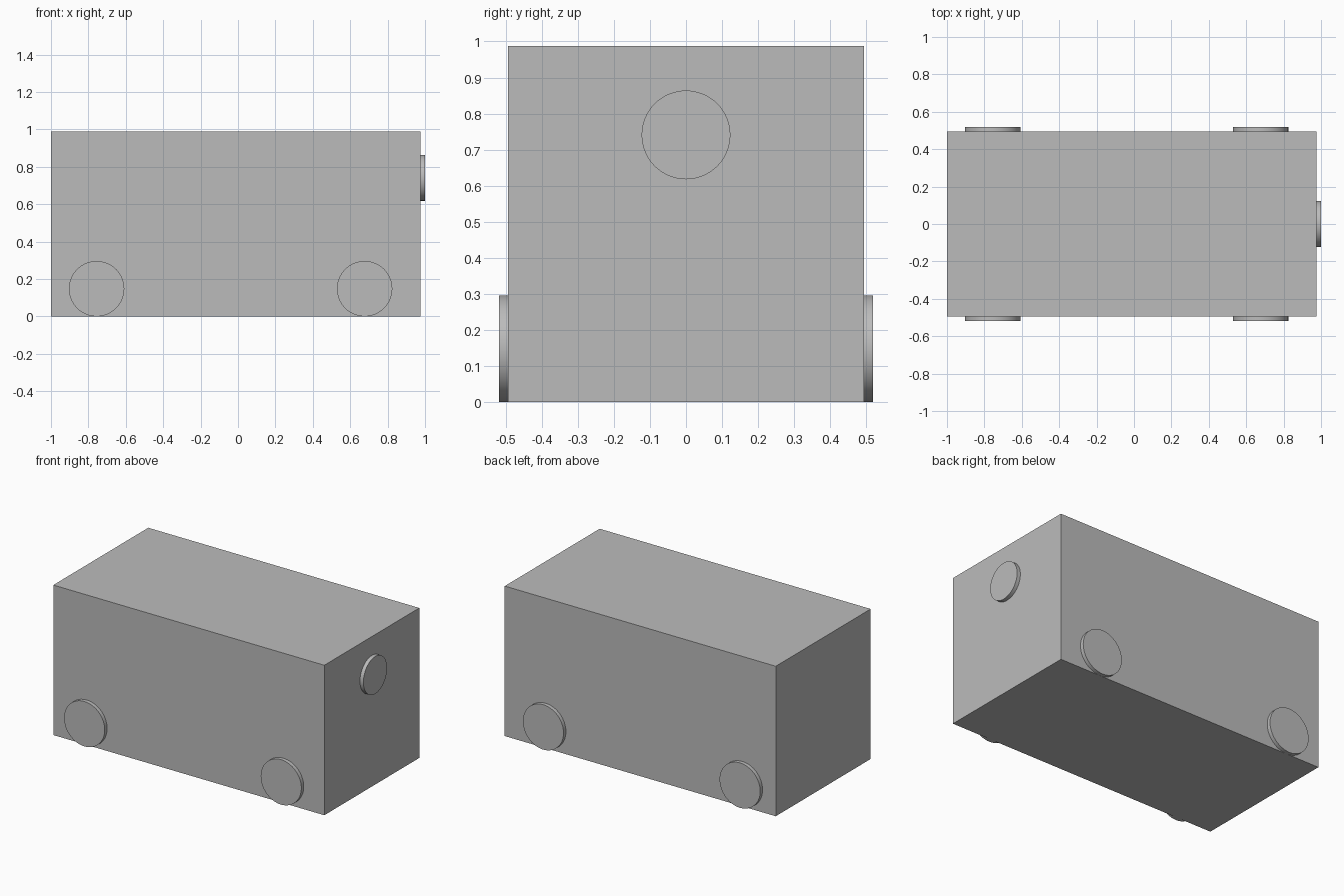
import bpy
from math import pi, radians

cube = bpy.data.objects.get("Cube")
if cube:
    bpy.data.objects.remove(cube, do_unlink=True)

grey = bpy.data.materials.new("plain_grey")
grey.use_nodes = True
colour = (0.5, 0.5, 0.5, 1)
grey.diffuse_color = colour
grey.node_tree.nodes["Principled BSDF"].inputs["Base Color"].default_value = colour


def finish(name):
    obj = bpy.context.object
    obj.name = name
    obj.data.materials.append(grey)
    return obj


def disc(name, radius, depth, location, rotation):
    bpy.ops.mesh.primitive_cylinder_add(vertices=64, radius=radius, depth=depth,
                                        location=location, rotation=rotation)
    finish(name)
    bpy.ops.object.shade_smooth_by_angle(angle=radians(30))


# Box body
LENGTH, WIDTH, THICK = 1.975, 0.988, 0.025
bpy.ops.mesh.primitive_cube_add(size=1, location=(LENGTH / 2 - 1, 0, WIDTH / 2))
body = finish("body")
body.scale = (LENGTH, WIDTH, WIDTH)
bpy.ops.object.transform_apply(location=False, rotation=False, scale=True)

# Four wheels against the long sides
RADIUS = 0.148
for end, x in (("left", 0.677), ("right", -0.756)):
    for face, side in (("front", -1), ("back", 1)):
        disc(f"{face}_{end}_wheel", RADIUS, THICK,
             (x, side * (WIDTH + THICK) / 2, RADIUS), (pi / 2, 0, 0))

# Round lamp on the end wall
disc("end_lamp", 0.123, THICK, (1 - THICK / 2, 0, 0.741), (0, pi / 2, 0))
